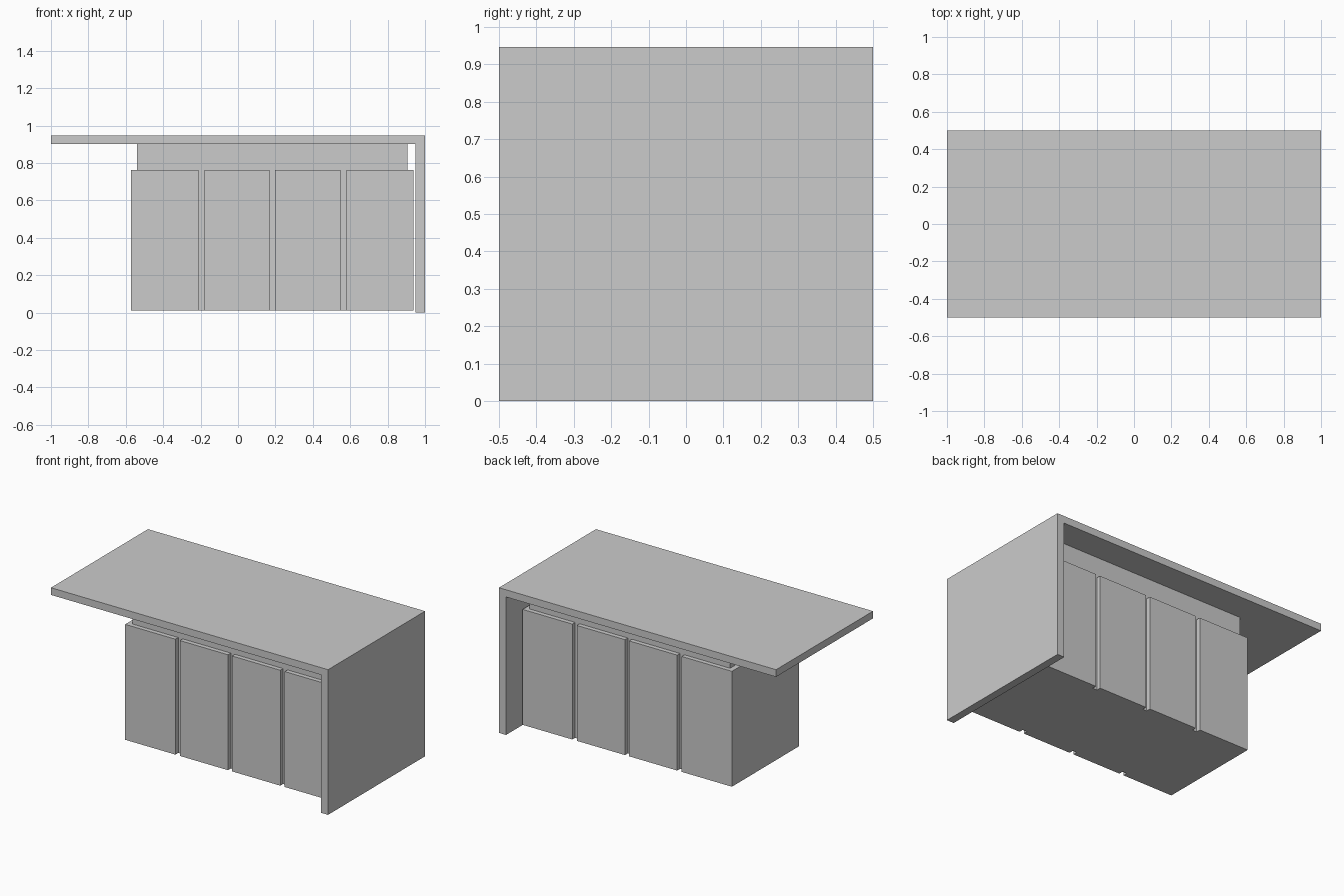
import bpy
import bmesh

if "Cube" in bpy.data.objects:
    bpy.data.objects.remove(bpy.data.objects["Cube"])


def extrude_profile(name, pts, y0, y1):
    """Extrude an x-z outline from y0 to y1 as one flat-shaded solid."""
    bm = bmesh.new()
    face = bm.faces.new([bm.verts.new((x, y0, z)) for x, z in pts])
    geom = bmesh.ops.extrude_face_region(bm, geom=[face])["geom"]
    moved = [v for v in geom if isinstance(v, bmesh.types.BMVert)]
    bmesh.ops.translate(bm, verts=moved, vec=(0, y1 - y0, 0))
    bmesh.ops.recalc_face_normals(bm, faces=bm.faces)
    mesh = bpy.data.meshes.new(name)
    bm.to_mesh(mesh)
    bm.free()
    obj = bpy.data.objects.new(name, mesh)
    bpy.context.collection.objects.link(obj)
    return obj


def box(name, x0, x1, half_depth, z0, z1):
    outline = [(x0, z0), (x1, z0), (x1, z1), (x0, z1)]
    return extrude_profile(name, outline, -half_depth, half_depth)


TOP, UNDER = 0.947, 0.90
BASE, DOOR_TOP = 0.01, 0.763

# Worktop folding down into the waterfall side
extrude_profile("worktop_with_waterfall_side",
                [(-1, UNDER), (0.949, UNDER), (0.949, 0), (1, 0), (1, TOP), (-1, TOP)],
                -0.5, 0.5)

# Recessed carcass that carries the worktop
box("carcass", -0.54, 0.907, 0.316, BASE, UNDER)

# Door bays, same front and back, separated by narrow grooves
bays = [(-0.573, -0.21), (-0.178, 0.169), (0.199, 0.547), (0.579, 0.938)]
for i, (x0, x1) in enumerate(bays, 1):
    box(f"door_bay_{i}", x0, x1, 0.345, BASE, DOOR_TOP)
